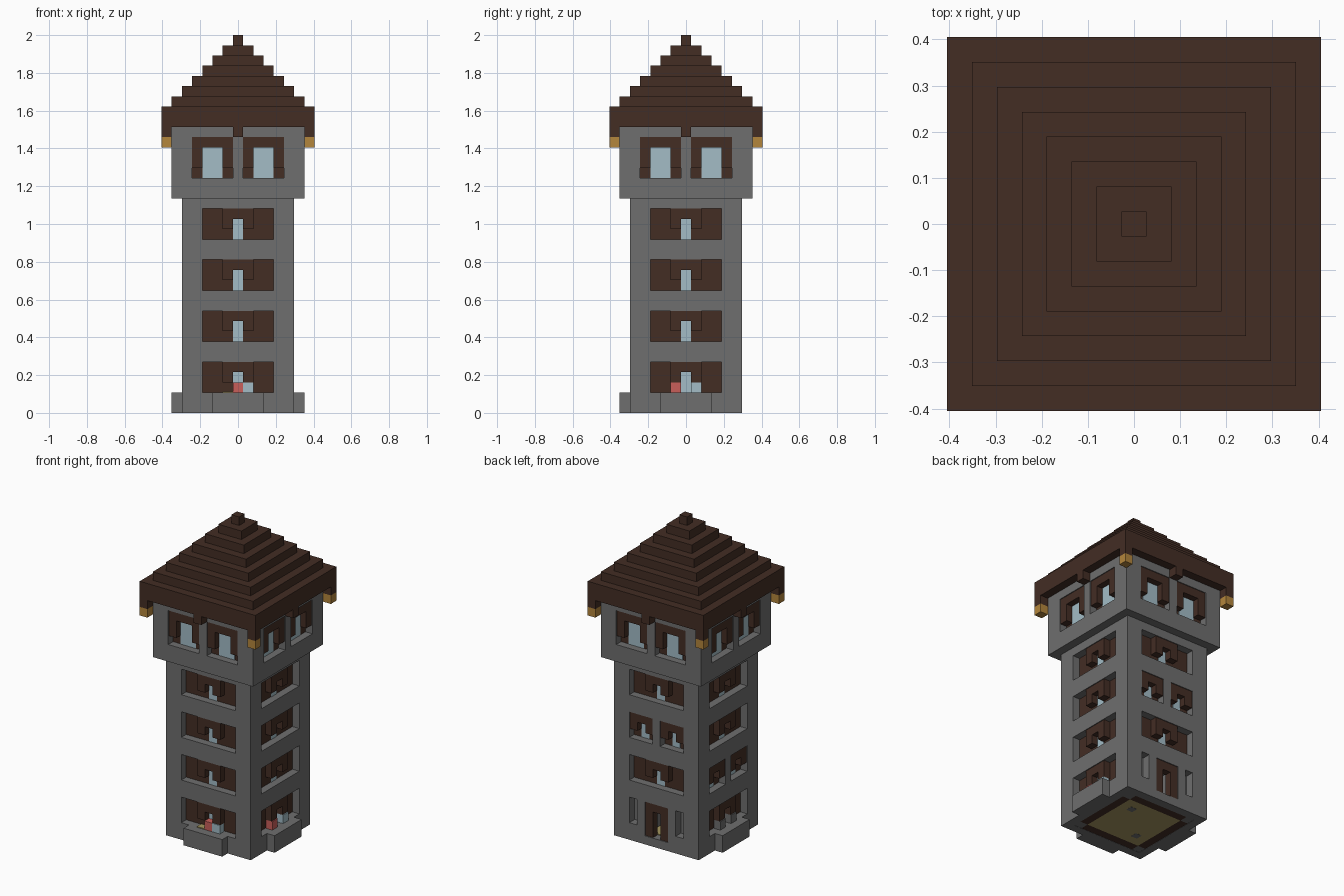
import bpy, bmesh, math
from mathutils import Matrix, Vector

U = 2 / 37          # one block
if "Cube" in bpy.data.objects:
    bpy.data.objects.remove(bpy.data.objects["Cube"], do_unlink=True)


def material(name, rgb):
    m = bpy.data.materials.new(name)
    m.use_nodes = True
    lin = [((c / 255 + 0.055) / 1.055) ** 2.4 for c in rgb] + [1]
    m.diffuse_color = lin
    m.node_tree.nodes["Principled BSDF"].inputs["Base Color"].default_value = lin
    return m


STONE = material("stone grey", (110, 110, 110))
WOOD = material("dark wood", (67, 45, 36))
GLASS = material("pale glass", (163, 188, 198))
GOLD = material("lantern gold", (180, 134, 60))
RED = material("flower red", (200, 95, 90))
STRAW = material("straw floor", (165, 150, 95))


def box(x0, x1, y0, y1, z0, z1):
    return [Vector((x, y, z)) for x in (x0, x1) for y in (y0, y1) for z in (z0, z1)]


def on_side(k, a0, a1, d0, d1, z0, z1):
    """Box on side k (front, +x, back, -x): a runs along the wall, d points outward."""
    turn = Matrix.Rotation(k * math.pi / 2, 3, 'Z')
    return [turn @ p for p in box(a0, a1, -d1, -d0, z0, z1)]


def part(name, boxes, mat):
    bm = bmesh.new()
    for corners in boxes:
        v = [bm.verts.new(p * U) for p in corners]
        for f in ((0, 1, 3, 2), (4, 6, 7, 5), (0, 4, 5, 1), (2, 3, 7, 6), (0, 2, 6, 4), (1, 5, 7, 3)):
            bm.faces.new([v[i] for i in f])
    bmesh.ops.recalc_face_normals(bm, faces=bm.faces)
    me = bpy.data.meshes.new(name)
    bm.to_mesh(me)
    bm.free()
    me.materials.append(mat)
    ob = bpy.data.objects.new(name, me)
    bpy.context.collection.objects.link(ob)
    return ob


def carve(ob, boxes):
    cutter = part(ob.name + "_cutter", boxes, STONE)
    cutter.hide_render = True
    cutter.hide_set(True)
    cutter.display_type = 'WIRE'
    mod = ob.modifiers.new("openings", 'BOOLEAN')
    mod.operation, mod.solver, mod.object = 'DIFFERENCE', 'EXACT', cutter


def arch(k, a, half, wall, z0, z1):
    """Inverted U of wood standing in an opening."""
    d0, d1 = wall - 0.9, wall - 0.1
    return [on_side(k, a - half, a - half + 1, d0, d1, z0, z1),
            on_side(k, a + half - 1, a + half, d0, d1, z0, z1),
            on_side(k, a - half + 1, a + half - 1, d0, d1, z1 - 1, z1)]


cuts, panels, arches, panes = [], [], [], []


def window(into, k, a, width, glass, wall, z0, height):
    """Recess with a wooden back, a pane and an arch around the pane."""
    h, g, back = width / 2, glass / 2, wall - 1
    into.append(on_side(k, a - h, a + h, back, wall + 1, z0, z0 + height))
    panels.append(on_side(k, a - h, a + h, back, back + 0.1, z0, z0 + height))
    panes.append(on_side(k, a - g, a + g, back, back + 0.15, z0, z0 + height - 1))
    arches.extend(arch(k, a, g + 1, wall, z0 + 1, z0 + height))


# Shaft windows: wide ones, with a pair of small ones on one floor of two sides
for k in range(4):
    for z in (2, 7, 12, 17):
        if (k, z) == (2, 2):
            continue
        if (k, z) in ((2, 12), (3, 7)):
            for a in (-2, 2):
                window(cuts, k, a, 3, 1, 5.5, z, 3)
        else:
            window(cuts, k, 0, 7, 1, 5.5, z, 3)

# Back doorway with a slit on each side
cuts.append(on_side(2, -1.5, 1.5, 1.5, 6.5, 1, 5))
part("door_frame", arch(2, 0, 1.5, 5.5, 1, 5), WOOD)
part("door_back", [on_side(2, -1.5, 1.5, 1.5, 1.6, 1, 5)], WOOD)
part("entry_floor", [on_side(2, -1.5, 1.5, 1.6, 4.5, 1, 1.1)], STRAW)
for a in (-3, 3):
    cuts.append(on_side(2, a - 0.5, a + 0.5, 4.5, 6.5, 2, 5))

# Shaft, with a shallow recess below for the floor
cuts.append(box(-4.5, 4.5, -4.5, 4.5, -1, 0.15))
carve(part("tower_walls", [box(-5.5, 5.5, -5.5, 5.5, 0, 21)], STONE), cuts)
part("floor_underside", [box(-3.5, 3.5, -3.5, 3.5, 0.02, 0.15)], STRAW)
part("floor_border", [on_side(k, -3.5, 3.5, 3.5, 4.5, 0.02, 0.15) for k in range(4)], WOOD)
part("floor_corners", [box(x - .5, x + .5, y - .5, y + .5, 0.02, 0.15)
                       for x in (-4, 4) for y in (-4, 4)], STONE)
part("floor_studs", [box(s - .4, s + .4, s - .4, s + .4, 0, 0.02) for s in (-2, 2)], STONE)

# Upper room
upper_cuts = []
for k in range(4):
    for a in (-2.5, 2.5):
        window(upper_cuts, k, a, 4, 2, 6.5, 23, 4)
carve(part("upper_room", [box(-6.5, 6.5, -6.5, 6.5, 21, 28)], STONE), upper_cuts)

part("window_panels", panels, WOOD)
part("window_arches", arches, WOOD)
part("window_panes", panes, GLASS)

# Planters and the blooms on their sills
sides = (0, 1, 3)
part("planters", [on_side(k, -2.5, 2.5, 5.5, 6.5, 0, 2) for k in sides], STONE)


def bloom(k, a, height=1):
    return on_side(k, a - 0.5, a + 0.5, 4.7, 5.5, 2, 2 + height)


part("red_blooms", [bloom(0, 0), bloom(1, -1)], RED)
part("pale_blooms", [bloom(0, 1), bloom(1, 1)], GLASS)
part("grey_blooms", [bloom(3, -1), bloom(3, 1)], STONE)
part("straw_bed", [bloom(0, -1, 0.1)], STRAW)

# Stepped roof with eave blocks and corner lanterns
part("roof_eave", [box(-7.5, 7.5, -7.5, 7.5, 28, 30)], WOOD)
for i in range(7):
    h = 6.5 - i
    part(f"roof_step_{i + 1}", [box(-h, h, -h, h, 30 + i, 31 + i)], WOOD)
part("eave_blocks", [on_side(k, -0.5, 0.5, 6.5, 7.5, 27, 28) for k in range(4)], WOOD)
part("corner_brackets", [on_side(k, 6.5, 7.5, 6.5, 7.5, 27, 28) for k in range(4)], WOOD)
part("corner_lanterns", [on_side(k, 6.5, 7.5, 6.5, 7.5, 26, 27) for k in range(4)], GOLD)
